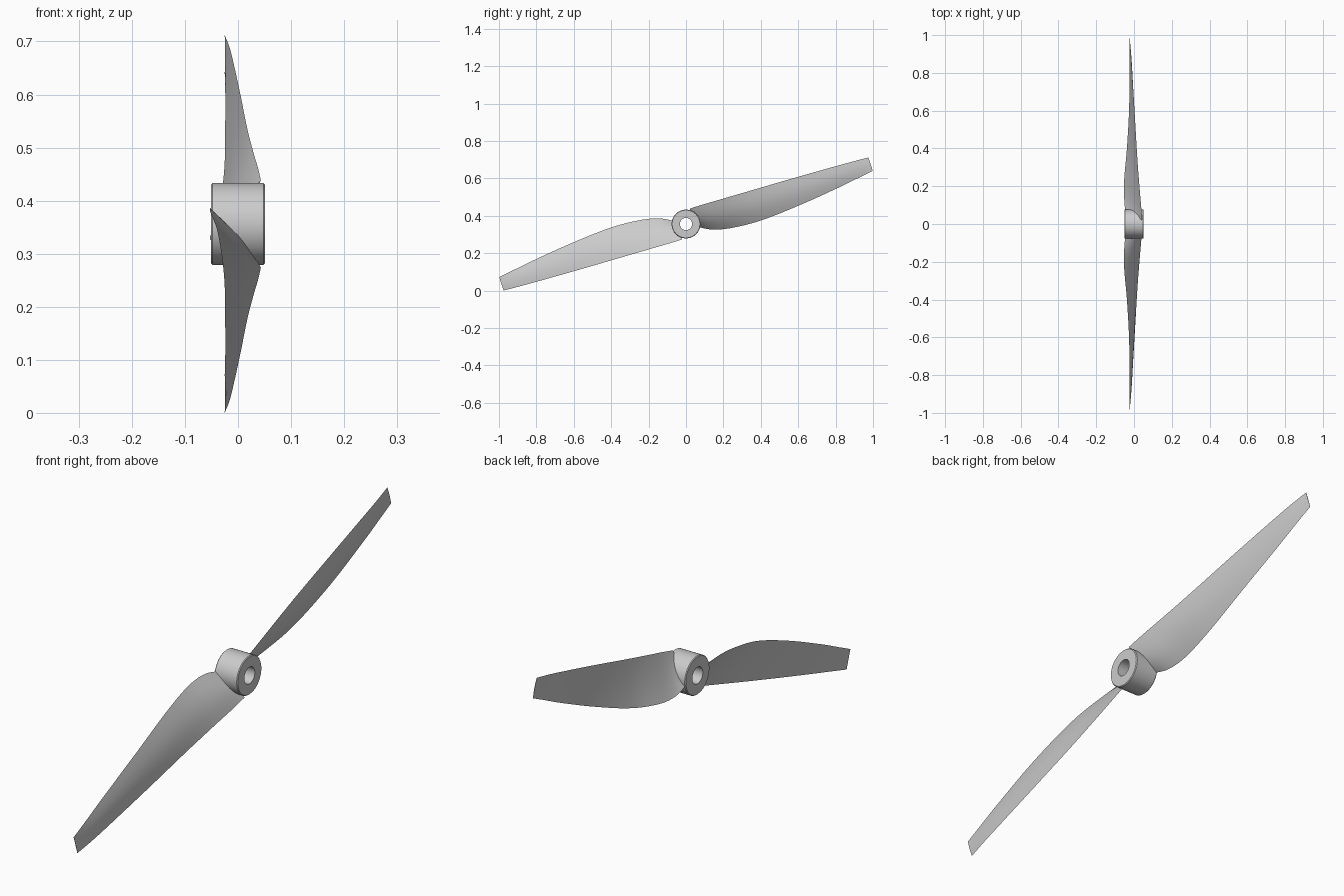
import bpy, bmesh, math
from mathutils import Vector, Matrix

cube = bpy.data.objects.get("Cube")
if cube:
    bpy.data.objects.remove(cube, do_unlink=True)

CENTRE = Vector((0, 0, 0.356))
TILT = math.radians(18)

grey = bpy.data.materials.new("plain grey")
grey.use_nodes = True
COLOUR = (0.6, 0.6, 0.6, 1)
grey.diffuse_color = COLOUR
grey.node_tree.nodes["Principled BSDF"].inputs["Base Color"].default_value = COLOUR


def finish(bm, name, angle):
    """Turn a bmesh into a smooth-shaded object with sharp edges kept."""
    bmesh.ops.recalc_face_normals(bm, faces=bm.faces)
    mesh = bpy.data.meshes.new(name)
    bm.to_mesh(mesh)
    bm.free()
    mesh.materials.append(grey)
    ob = bpy.data.objects.new(name, mesh)
    bpy.context.collection.objects.link(ob)
    bpy.ops.object.select_all(action='DESELECT')
    ob.select_set(True)
    bpy.context.view_layer.objects.active = ob
    bpy.ops.object.shade_smooth_by_angle(angle=math.radians(angle))
    return ob


def bridge(bm, rings):
    """Skin neighbouring closed rings with quads."""
    for a, b in zip(rings, rings[1:]):
        n = len(a)
        for i in range(n):
            j = (i + 1) % n
            bm.faces.new((a[i], a[j], b[j], b[i]))


def spline(a, b, c, d, t):
    """Smooth blend between stations b and c with uneven spacing."""
    out = []
    w = c[0] - b[0]
    for k in range(len(b)):
        m0 = (c[k] - a[k]) / (c[0] - a[0]) * w
        m1 = (d[k] - b[k]) / (d[0] - b[0]) * w
        out.append((2*t**3 - 3*t**2 + 1) * b[k] + (t**3 - 2*t**2 + t) * m0
                   + (3*t**2 - 2*t**3) * c[k] + (t**3 - t**2) * m1)
    return out


# Hub: chamfered ring turned about the x axis
profile = [(-0.051, 0.033), (-0.051, 0.074), (-0.048, 0.077),
           (0.048, 0.077), (0.051, 0.074), (0.051, 0.033)]
bm = bmesh.new()
SEG = 64
rings = []
for x, r in profile:
    rings.append([bm.verts.new(CENTRE + Vector((x, r * math.cos(2*math.pi*i/SEG),
                                                r * math.sin(2*math.pi*i/SEG))))
                  for i in range(SEG)])
bridge(bm, rings + rings[:1])
finish(bm, "hub", 30)

# Blade stations: span, upper edge, its x, lower edge, its x, bulge
stations = [
    (0.045, 0.072, 0.043, -0.028, -0.045, 0.012),
    (0.12, 0.071, 0.038, -0.070, -0.052, 0.012),
    (0.216, 0.068, 0.030, -0.094, -0.052, 0.011),
    (0.38, 0.063, 0.018, -0.106, -0.038, 0.010),
    (0.61, 0.056, 0.005, -0.092, -0.026, 0.008),
    (0.845, 0.047, -0.009, -0.066, -0.024, 0.006),
    (0.95, 0.042, -0.016, -0.051, -0.024, 0.004),
    (1.0375, 0.037, -0.025, -0.039, -0.025, 0.002)]
STEPS, CHORD = 6, 16


def section(bm, st, turn):
    """Thin aerofoil ring, bulged on its +x side."""
    u, v0, x0, v1, x1, bulge = st
    chord = Vector((v1 - v0, x1 - x0))
    normal = Vector((chord.y, -chord.x)).normalized()
    points = []
    for i in range(CHORD + 1):
        points.append((i / CHORD, bulge))
    for i in range(CHORD - 1, 0, -1):
        points.append((i / CHORD, bulge * 0.1))
    ring = []
    for s, h in points:
        p = Vector((v0, x0)) + chord * s + normal * h * math.sin(math.pi * s)
        ring.append(bm.verts.new(CENTRE + turn @ Vector((p.y, u, p.x))))
    return ring


def blade(name, angle):
    turn = Matrix.Rotation(angle, 3, 'X')
    bm = bmesh.new()
    padded = [stations[0]] + stations + [stations[-1]]
    rings = []
    for k in range(len(stations) - 1):
        for j in range(STEPS):
            rings.append(section(bm, spline(*padded[k:k + 4], j / STEPS), turn))
    rings.append(section(bm, stations[-1], turn))
    bridge(bm, rings)
    bm.faces.new(rings[0])
    bm.faces.new(rings[-1])
    finish(bm, name, 40)


blade("rear_blade", TILT)
blade("front_blade", TILT + math.pi)
